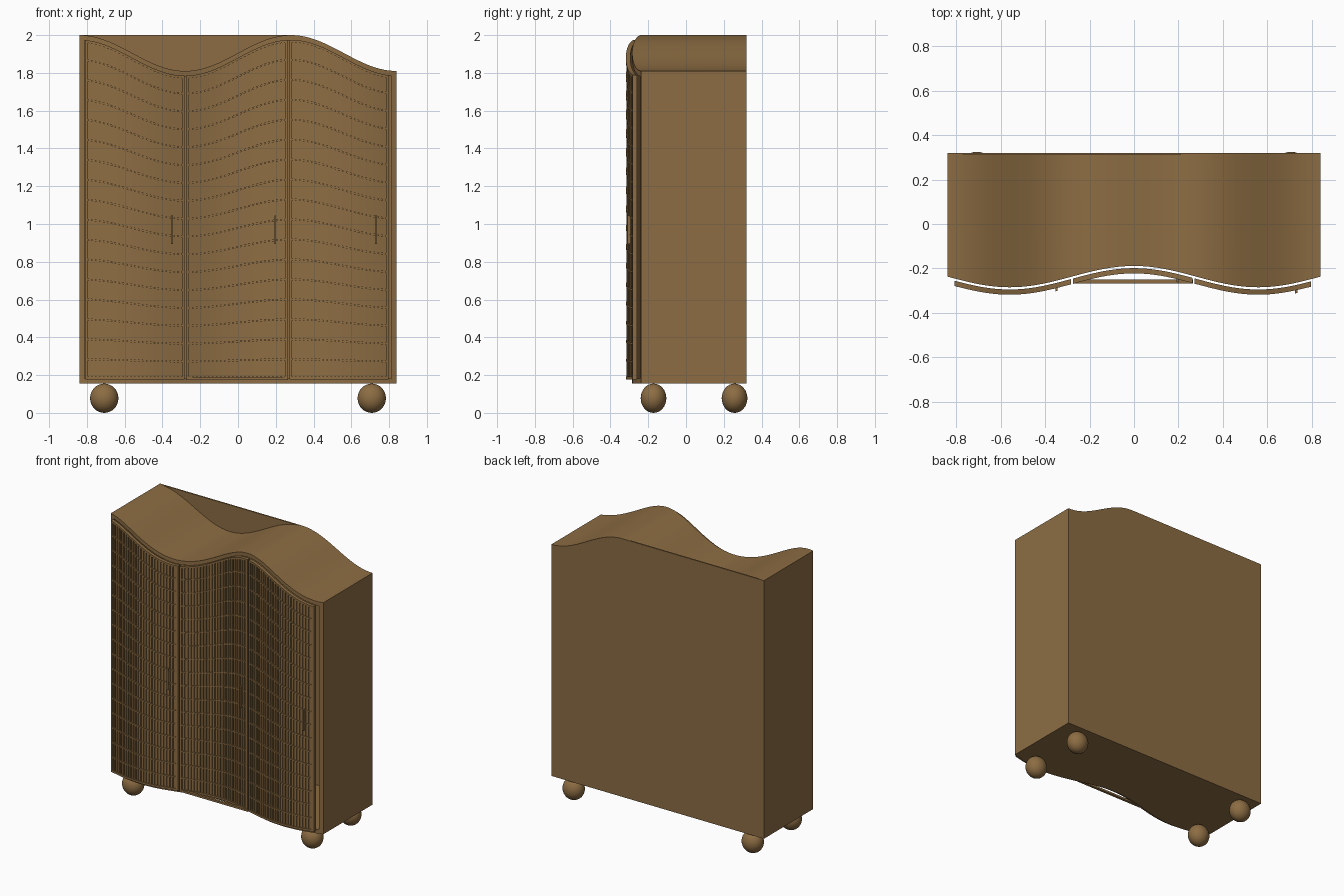
import bpy, bmesh, math

cube = bpy.data.objects.get("Cube")
if cube:
    bpy.data.objects.remove(cube, do_unlink=True)

wood = bpy.data.materials.new("warm brown wood")
wood.use_nodes = True
colour = (0.265, 0.152, 0.056, 1)
wood.diffuse_color = colour
wood.node_tree.nodes["Principled BSDF"].inputs["Base Color"].default_value = colour

HALF, BACK, BASE, WAVE = 0.84, 0.32, 0.155, 1.12
DOOR_BASE = 0.178
K = 2 * math.pi / WAVE


# Wavy front, wavy top and the straight-capped outline of the back
def front(x):
    return -0.237 + 0.048 * math.cos(K * x)


def top(x):
    return 1.905 + 0.095 * math.cos(K * (x - WAVE / 4))


def back_top(x):
    return 2.0 if x < WAVE / 4 else top(x)


def const(v):
    return lambda x: v


def out(d):
    return lambda x: front(x) - d


def height(t, dz=0.0):
    """Line a fraction t of the way up a door, shifted by dz."""
    return lambda x: DOOR_BASE + t * (top(x) - 0.025 - DOOR_BASE) + dz


def slab(bm, x0, x1, y0, y1, z0, z1, steps=1):
    """Bent board swept along x between front/back and low/high curves."""
    rings = []
    for i in range(steps + 1):
        x = x0 + (x1 - x0) * i / steps
        rings.append([bm.verts.new((x, y(x), z(x)))
                      for y, z in ((y0, z0), (y1, z0), (y1, z1), (y0, z1))])
    for a, b in zip(rings, rings[1:]):
        for j in range(4):
            k = (j + 1) % 4
            bm.faces.new((a[j], a[k], b[k], b[j]))
    bm.faces.new(rings[0][::-1])
    bm.faces.new(rings[-1])


def finish(bm, name):
    bmesh.ops.recalc_face_normals(bm, faces=bm.faces)
    mesh = bpy.data.meshes.new(name)
    bm.to_mesh(mesh)
    bm.free()
    mesh.materials.append(wood)
    ob = bpy.data.objects.new(name, mesh)
    bpy.context.collection.objects.link(ob)
    bpy.ops.object.select_all(action='DESELECT')
    ob.select_set(True)
    bpy.context.view_layer.objects.active = ob
    bpy.ops.object.shade_smooth_by_angle(angle=math.radians(30))
    return ob


def board(name, *args):
    bm = bmesh.new()
    slab(bm, *args)
    return finish(bm, name)


# Carcass
rear = const(BACK - 0.003)
board("wavy_top", -HALF, HALF, front, rear, lambda x: top(x) - 0.028, top, 96)
board("bottom_board", -HALF, HALF, front, rear, const(BASE), const(BASE + 0.028), 96)
board("right_side", -HALF, -HALF + 0.028, front, rear,
      const(BASE), lambda x: top(x) - 0.001, 4)
board("left_side", HALF - 0.028, HALF, front, rear,
      const(BASE), lambda x: top(x) - 0.001, 4)
board("back_panel", -HALF, HALF, const(BACK - 0.01), const(BACK),
      const(BASE), back_top, 96)


# Doors: bent panel, frame, vertical slats, wavy horizontal ribs and a pull
def door(name, x0, x1, rows=17, slats=24, edge=0.014):
    bm = bmesh.new()
    slab(bm, x0, x1, out(0.022), out(0.011), height(0), height(1), 32)
    for a, b in ((x0, x0 + edge), (x1 - edge, x1)):
        slab(bm, a, b, out(0.034), out(0.010), height(0), height(1), 2)
    for t, lo, hi in ((0, 0, edge), (1, -edge, 0)):
        slab(bm, x0, x1, out(0.0335), out(0.010), height(t, lo), height(t, hi), 32)
    finish(bm, name + "_door")

    bm = bmesh.new()
    pitch = (x1 - x0 - 2 * edge) / slats
    for i in range(slats):
        c = x0 + edge + (i + 0.5) * pitch
        slab(bm, c - pitch * 0.3, c + pitch * 0.3, out(0.029), out(0.020),
             height(0, 0.005), height(1, -0.005))
    finish(bm, name + "_door_slats")

    bm = bmesh.new()
    for r in range(1, rows):
        slab(bm, x0 + 0.005, x1 - 0.005, out(0.033), out(0.020),
             height(r / rows, -0.005), height(r / rows, 0.005), 32)
    finish(bm, name + "_door_ribs")

    h = x1 - 0.066
    board(name + "_door_handle", h - 0.005, h + 0.005, out(0.047), out(0.030),
          const(0.895), const(1.045))


door("right", -0.808, -0.283)
door("middle", -0.274, 0.263)
door("left", 0.272, 0.797)

# Straight rail across the foot of the hollow middle door
board("middle_door_rail", -0.275, 0.265, const(-0.268), const(-0.250),
      const(0.174), const(0.188))

# Ball feet
for fx, side in ((-0.708, "right"), (0.708, "left")):
    for fy, end in ((-0.172, "front"), (0.257, "back")):
        bm = bmesh.new()
        bmesh.ops.create_uvsphere(bm, u_segments=32, v_segments=16, radius=1)
        foot = finish(bm, f"{end}_{side}_foot")
        foot.scale = (0.075, 0.068, 0.0775)
        foot.location = (fx, fy, 0.0775)
